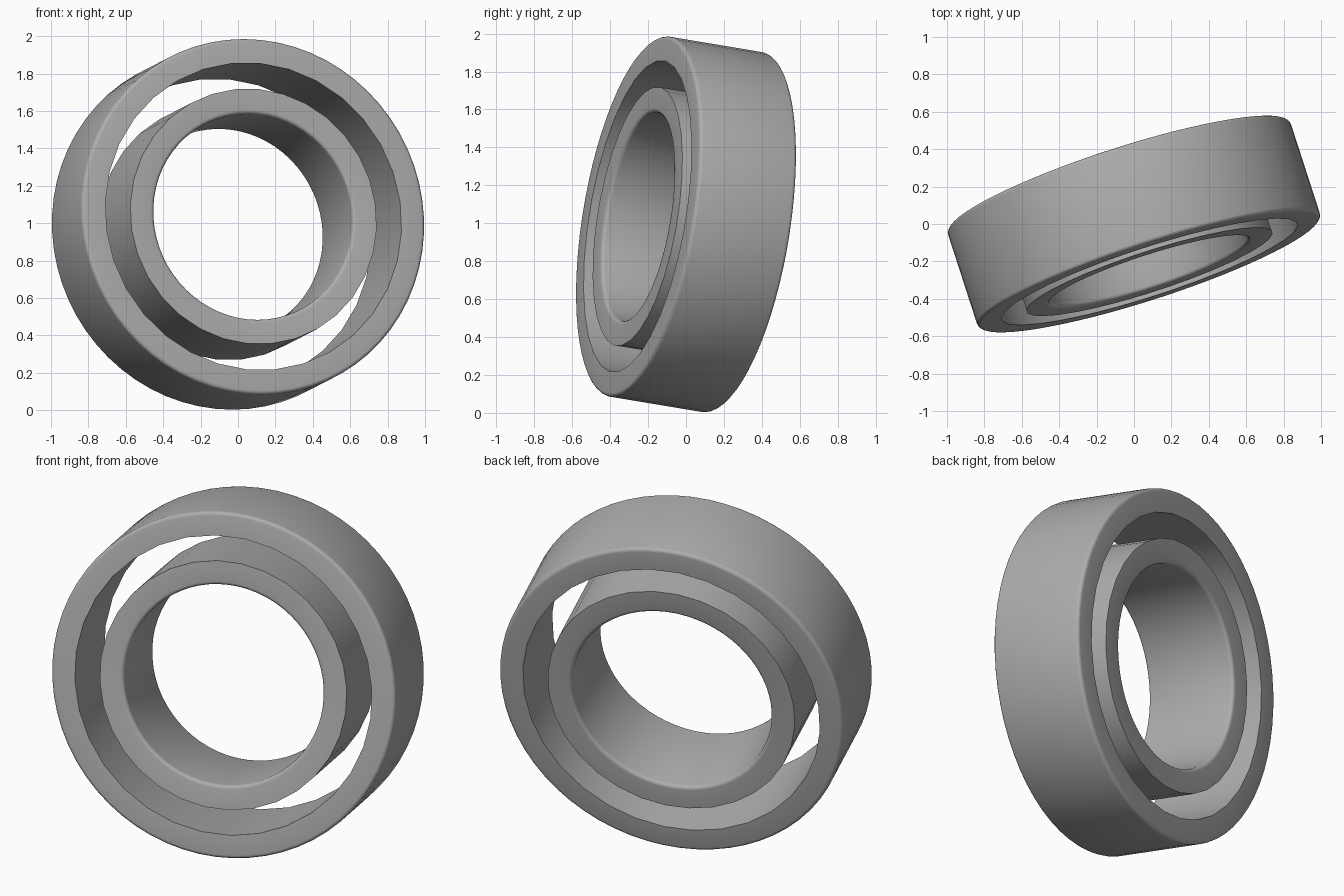
import bpy
import bmesh
from math import cos, sin, pi, radians
from mathutils import Vector

cube = bpy.data.objects.get("Cube")
if cube:
    bpy.data.objects.remove(cube, do_unlink=True)

FINE, COARSE = 64, 32      # sides of the ground surfaces and of the race surfaces
HALF = 0.272               # half width of both rings
FILLET = 0.02
AXIS = Vector((0.304, -0.939, 0.157))
CENTRE = Vector((0, 0, 0.994))

steel = bpy.data.materials.new("steel grey")
steel.use_nodes = True
grey = (0.42, 0.42, 0.42, 1)
steel.diffuse_color = grey
steel.node_tree.nodes["Principled BSDF"].inputs["Base Color"].default_value = grey


def loop(bm, radius, z, count):
    start = pi / COARSE
    return [bm.verts.new((radius * cos(start + 2 * pi * i / count),
                          radius * sin(start + 2 * pi * i / count), z))
            for i in range(count)]


def bridge(bm, a, b):
    """Join two loops; the longer one may have a multiple of the sides."""
    n = min(len(a), len(b))

    def arc(ring, i):
        m = len(ring) // n
        return [ring[(i * m + j) % len(ring)] for j in range(m + 1)]

    for i in range(n):
        bm.faces.new(arc(a, i) + arc(b, i)[::-1])


def make_ring(name, ground_radius, race_radius):
    # Filleted ground surface on one side, plain race surface on the other
    inward = 1 if race_radius > ground_radius else -1
    section = []
    for end in (-1, 1):
        corner = []
        for step in range(5):
            t = radians(90) * step / 4
            r = ground_radius + inward * FILLET * (1 - sin(t))
            corner.append((r, end * (HALF - FILLET * (1 - cos(t))), FINE))
        section += corner if end < 0 else corner[::-1]
    section += [(race_radius, HALF, COARSE), (race_radius, -HALF, COARSE)]

    bm = bmesh.new()
    loops = [loop(bm, *p) for p in section]
    for a, b in zip(loops, loops[1:] + loops[:1]):
        bridge(bm, a, b)
    bmesh.ops.recalc_face_normals(bm, faces=bm.faces)
    mesh = bpy.data.meshes.new(name)
    bm.to_mesh(mesh)
    bm.free()
    mesh.materials.append(steel)

    obj = bpy.data.objects.new(name, mesh)
    bpy.context.collection.objects.link(obj)
    obj.rotation_euler = AXIS.to_track_quat('Z', 'Y').to_euler()
    obj.location = CENTRE
    bpy.ops.object.select_all(action='DESELECT')
    obj.select_set(True)
    bpy.context.view_layer.objects.active = obj
    bpy.ops.object.shade_smooth_by_angle(angle=radians(30))
    return obj


make_ring("outer_ring", 0.963, 0.832)
make_ring("inner_ring", 0.557, 0.692)
